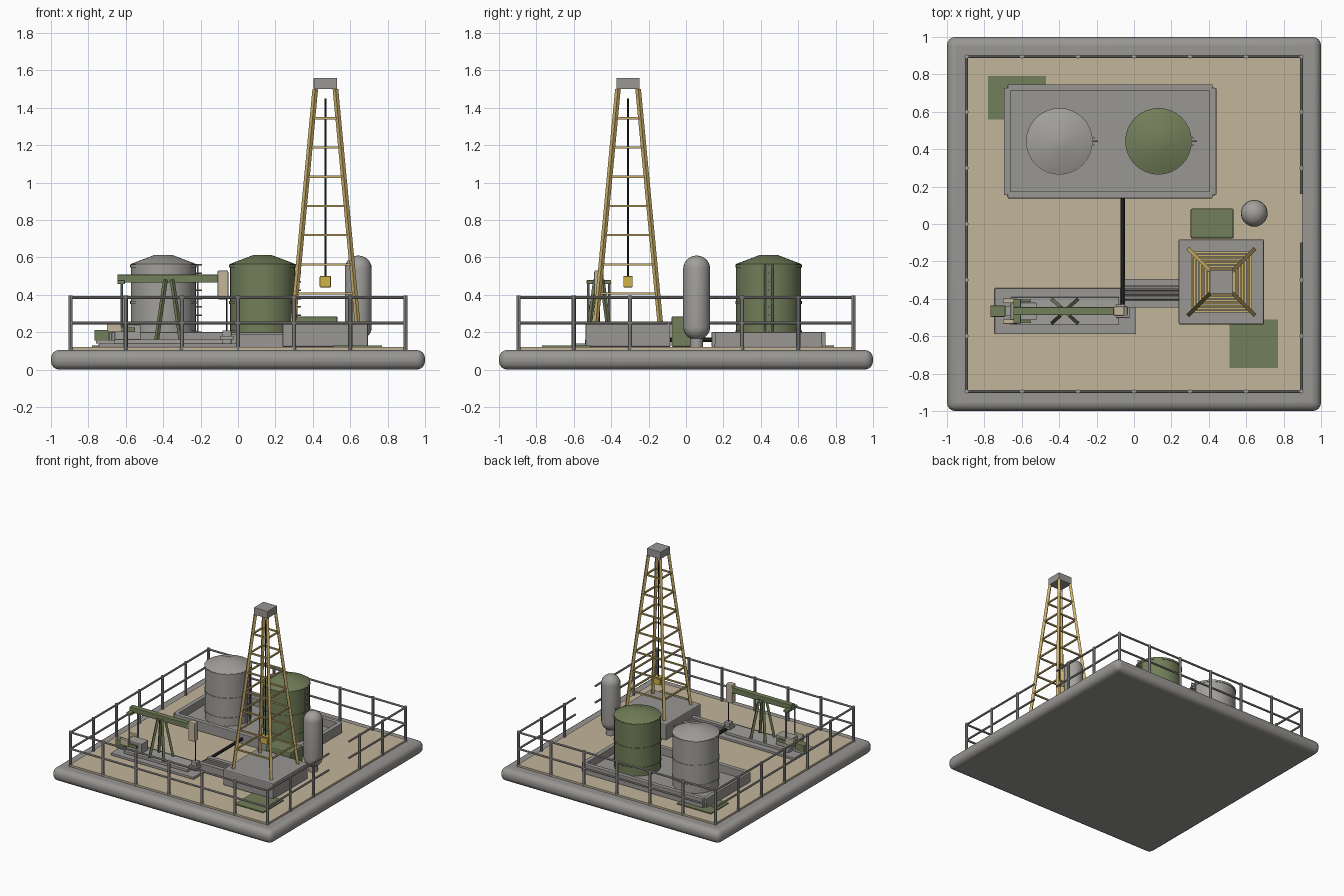
import bpy, bmesh, math
from mathutils import Vector

if "Cube" in bpy.data.objects:
    bpy.data.objects.remove(bpy.data.objects["Cube"], do_unlink=True)


def material(name, *rgb):
    m = bpy.data.materials.new(name)
    m.use_nodes = True
    m.diffuse_color = (*rgb, 1)
    m.node_tree.nodes["Principled BSDF"].inputs["Base Color"].default_value = (*rgb, 1)
    return m


CONCRETE = material("concrete grey", .32, .31, .295)
STEEL = material("steel grey", .36, .35, .33)
SAND = material("sand", .54, .46, .32)
GREEN = material("olive green", .17, .21, .10)
YELLOW = material("derrick yellow", .60, .44, .15)
BRIGHT = material("hook yellow", .62, .46, .06)
BEIGE = material("beige", .55, .47, .34)
DARK = material("dark iron", .03, .03, .03)


def finish(bm, name, mat, bevel=0, segments=2, smooth=False):
    bmesh.ops.recalc_face_normals(bm, faces=bm.faces)
    me = bpy.data.meshes.new(name)
    bm.to_mesh(me)
    bm.free()
    me.materials.append(mat)
    ob = bpy.data.objects.new(name, me)
    bpy.context.collection.objects.link(ob)
    if bevel:
        b = ob.modifiers.new("bevel", "BEVEL")
        b.width, b.segments = bevel, segments
    if smooth:
        bpy.ops.object.select_all(action="DESELECT")
        ob.select_set(True)
        bpy.context.view_layer.objects.active = ob
        bpy.ops.object.shade_smooth_by_angle(angle=math.radians(35))
    return ob


def box(name, mat, x, y, z, bevel=0, segments=2, smooth=False):
    """Box from (min, max) ranges."""
    bm = bmesh.new()
    bmesh.ops.create_cube(bm, size=1)
    for v in bm.verts:
        v.co = [(a + b) / 2 + c * (b - a) for (a, b), c in zip((x, y, z), v.co)]
    return finish(bm, name, mat, bevel, segments, smooth)


def around(c, half):
    return (c - half, c + half)


def add_bar(bm, a, b, r, sides):
    a, b = Vector(a), Vector(b)
    d = b - a
    verts = bmesh.ops.create_cone(bm, cap_ends=True, segments=sides, radius1=r,
                                  radius2=r, depth=d.length)["verts"]
    rot = d.to_track_quat("Z", "Y").to_matrix()
    for v in verts:
        co = v.co.copy()
        if sides == 4:
            co.x, co.y = (co.x - co.y) * .7071, (co.x + co.y) * .7071
        v.co = rot @ co + (a + b) / 2


def bars(name, mat, pairs, r, sides=4):
    """Straight members joined in one object."""
    bm = bmesh.new()
    for a, b in pairs:
        add_bar(bm, a, b, r, sides)
    return finish(bm, name, mat, smooth=sides > 6)


def lathe(name, mat, cx, cy, profile, sides=32):
    """Revolve (radius, height) points about a vertical axis."""
    bm = bmesh.new()
    verts = [bm.verts.new((cx + r, cy, z)) for r, z in profile]
    edges = [bm.edges.new(p) for p in zip(verts, verts[1:])]
    bmesh.ops.spin(bm, geom=verts + edges, cent=(cx, cy, 0), axis=(0, 0, 1),
                   angle=math.tau, steps=sides)
    bmesh.ops.remove_doubles(bm, verts=bm.verts, dist=1e-4)
    return finish(bm, name, mat, smooth=True)


# Ground slab, sand and grass patches
GROUND = .12
box("base_slab", CONCRETE, (-1, 1), (-1, 1), (0, .105), .045, 4, True)
box("sand_yard", SAND, (-.9, .9), (-.9, .9), (.1, GROUND))
box("grass_patch_back", GREEN, (-.78, -.47), (.56, .79), (GROUND, .128))
box("grass_patch_front", GREEN, (.51, .77), (-.77, -.51), (GROUND, .128))

# Perimeter railing with a gate gap on the left side
E = .895
steps = [i * .3 for i in range(-2, 3)]
posts = [(sx * E, sy * E) for sx in (-1, 1) for sy in (-1, 1)]
for t in steps:
    posts += [(t, -E), (t, E), (-E, t)]
    if abs(t) > .1:
        posts.append((E, t))
bars("fence_posts", STEEL, [((x, y, .1), (x, y, .395)) for x, y in posts], .011, 8)
runs = [((-E, -E), (E, -E)), ((-E, E), (E, E)), ((-E, -E), (-E, E)),
        ((E, -E), (E, -.1)), ((E, .16), (E, E))]
bars("fence_rails", STEEL, [((*a, z), (*b, z)) for a, b in runs for z in (.25, .385)],
     .008, 8)

# Derrick
DX, DY, Z0, Z1 = .467, -.31, .25, 1.5
box("derrick_base", CONCRETE, around(DX, .228), around(DY, .228), (GROUND, Z0), .008)


def ring(z):
    h = .172 + (.054 - .172) * (z - Z0) / (Z1 - Z0)
    return [(DX + sx * h, DY + sy * h, z) for sx, sy in ((-1, -1), (1, -1), (1, 1), (-1, 1))]


bars("derrick_legs", YELLOW, list(zip(ring(Z0), ring(Z1))), .015)
rungs = []
for i in range(1, 8):
    c = ring(Z0 + (Z1 - Z0) * i / 8)
    rungs += zip(c, c[1:] + c[:1])
bars("derrick_rungs", YELLOW, rungs, .008)
box("crown_block", CONCRETE, around(DX, .062), around(DY, .062), (Z1, 1.56), .003)
bars("hoist_cable", DARK, [((DX, DY, .49), (DX, DY, 1.45))], .005, 8)
box("travelling_block", BRIGHT, around(DX, .03), around(DY, .025), (.44, .5), .004)

# Pipe rack beside the derrick
box("rack_deck", CONCRETE, (-.05, .25), (-.445, -.295), (GROUND, .15))
for n, y in (("front", -.428), ("back", -.313)):
    box("rack_rail_" + n, CONCRETE, (-.05, .25), around(y, .018), (.15, .19))
bars("rack_pipes", STEEL, [((-.05, y, .168), (.25, y, .168)) for y in (-.345, -.37, -.395)],
     .013, 10)

# Containment basin
BX, BY = (-.69, .437), (.137, .747)
box("basin_floor", CONCRETE, (-.68, .43), (.15, .73), (GROUND, .138))
for n, y in (("front", (.137, .174)), ("back", (.71, .747))):
    box("basin_wall_" + n, CONCRETE, (-.675, .42), y, (GROUND, .2), .004)
for n, x in (("right", (-.695, -.66)), ("left", (.403, .44))):
    box("basin_wall_" + n, CONCRETE, x, (.155, .727), (GROUND, .2), .004)

# Storage tanks with hoops and ladders
R, TY = .174, .442
for n, cx, mat in (("grey", -.399, STEEL), ("green", .131, GREEN)):
    lathe(n + "_tank", mat, cx, TY, [(0, .135), (R, .135), (R, .565), (.05, .612), (0, .612)])
    for k, z in enumerate((.2, .36, .555)):
        lathe(f"{n}_tank_hoop_{k}", mat, cx, TY,
              [(R - .01, z - .008), (R + .004, z - .008), (R + .004, z + .008),
               (R - .01, z + .008)])
    lx = cx + R
    bars(n + "_ladder_rails", STEEL,
         [((lx + .01, TY + s, .14), (lx + .01, TY + s, .565)) for s in (-.02, .02)], .005, 6)
    bars(n + "_ladder_rungs", STEEL,
         [((lx - .01, TY, .2 + i * .045), (lx + .033, TY, .2 + i * .045)) for i in range(9)],
         .004, 6)

# Upright pressure vessel
VX, VY, VR = .643, .057, .072
arc = [(VR * math.cos(a), math.sin(a)) for a in (math.pi / 2 * i / 6 for i in range(7))]
arc[-1] = (0, 1)
lathe("pressure_vessel", STEEL, VX, VY,
      [(r, .228 - s * .07) for r, s in reversed(arc)] + [(r, .54 + s * .07) for r, s in arc], 20)
lathe("vessel_skirt", STEEL, VX, VY, [(.035, GROUND), (.035, .18)], 16)

# Equipment cabinet and flow line
box("cabinet", GREEN, (.303, .533), (-.078, .083), (GROUND, .285), .01)
bars("flow_line", DARK, [((-.06, -.45, .16), (-.06, .16, .16))], .012, 10)

# Pump jack: foundation, frame and beam
PY = -.466
box("pump_foundation", CONCRETE, (-.745, .008), around(PY, .123), (GROUND, .14), .004)
box("pump_skid", STEEL, (-.66, -.08), around(PY, .075), (.14, .162), .003)
PX = -.37
bars("pump_frame", GREEN, [((PX + sx * .065, PY + sy * .06, .158), (PX + sx * .018, PY + sy * .018, .48))
                           for sx in (-1, 1) for sy in (-1, 1)], .013)
box("walking_beam", GREEN, (-.645, -.095), around(PY, .021), (.465, .508), .003)
box("horse_head", BEIGE, (-.11, -.052), around(PY, .025), (.375, .53), .008)
bars("polished_rod", DARK, [((-.06, PY, .2), (-.06, PY, .38))], .005, 8)
box("wellhead_body", STEEL, around(-.06, .024), around(PY, .024), (.138, .21), .003)
box("wellhead_flange", STEEL, around(-.06, .036), around(PY, .036), (.16, .18), .003)

# Pump jack drive: gearbox, motor, cranks and connecting rods
box("gearbox", STEEL, (-.66, -.52), around(PY, .045), (.16, .24), .004)
box("motor", GREEN, (-.768, -.688), around(PY, .03), (.155, .212), .004)
box("motor_mount", STEEL, (-.76, -.65), around(PY, .025), (.14, .158))
box("equalizer", GREEN, (-.645, -.605), around(PY, .065), (.458, .478), .003)
for n, s in (("right", -1), ("left", 1)):
    y = PY + s * .056
    box("crank_" + n, GREEN, (-.68, -.55), around(y, .007), (.2, .225))
    box("counterweight_" + n, BEIGE, (-.7, -.625), around(y, .012), (.2, .252), .003)
    bars("connecting_rod_" + n, STEEL, [((-.622, y, .21), (-.622, y, .47))], .006, 8)
